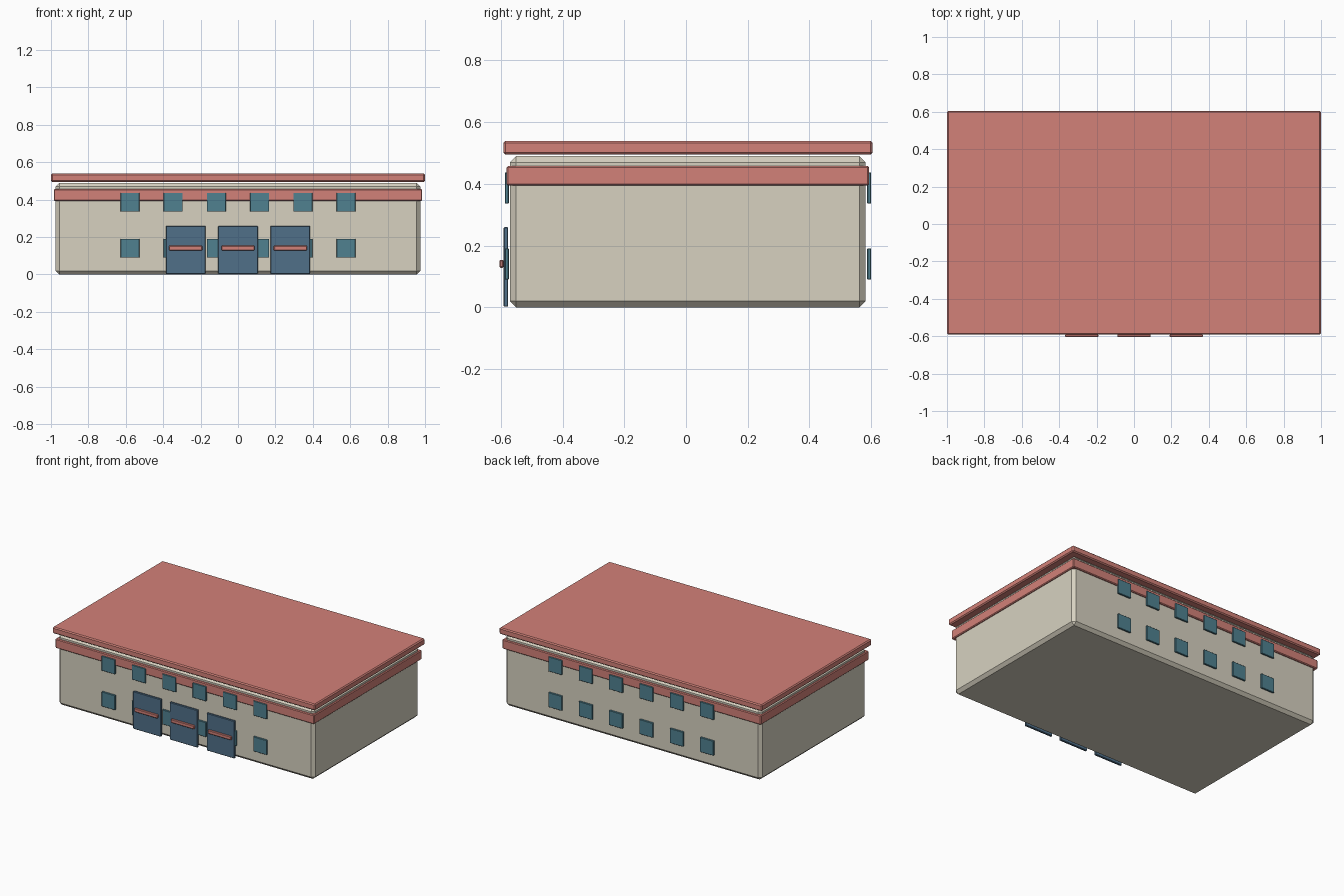
import bpy

if "Cube" in bpy.data.objects:
    bpy.data.objects.remove(bpy.data.objects["Cube"])


def material(name, rgb):
    m = bpy.data.materials.new(name)
    m.diffuse_color = (*rgb, 1)
    m.use_nodes = True
    m.node_tree.nodes["Principled BSDF"].inputs["Base Color"].default_value = m.diffuse_color
    return m


CREAM = material("cream_wall", (0.68, 0.64, 0.53))
RED = material("red_trim", (0.65, 0.22, 0.19))
GLASS = material("window_teal", (0.08, 0.22, 0.28))
BLUE = material("door_blue", (0.08, 0.16, 0.25))


def box(name, x, y, z, mat, bevel):
    """Chamfered box spanning the (min, max) ranges x, y, z."""
    ranges = (x, y, z)
    bpy.ops.mesh.primitive_cube_add(size=1, location=[(a + b) / 2 for a, b in ranges])
    ob = bpy.context.object
    ob.name = name
    ob.scale = [b - a for a, b in ranges]
    bpy.ops.object.transform_apply(location=False, rotation=False, scale=True)
    mod = ob.modifiers.new("chamfer", 'BEVEL')
    mod.width = bevel
    mod.segments = 1
    ob.data.materials.append(mat)
    return ob


# Main hall, trim band and flat roof
box("walls", (-0.975, 0.975), (-0.57, 0.582), (0, 0.49), CREAM, 0.02)
box("trim_band", (-0.985, 0.985), (-0.581, 0.593), (0.394, 0.458), RED, 0.005)
box("roof", (-1.0, 1.0), (-0.592, 0.605), (0.495, 0.539), RED, 0.007)

# Two rows of windows on front and back
for side, y in (("front", (-0.587, -0.574)), ("back", (0.587, 0.6))):
    for row, z in (("lower", (0.09, 0.191)), ("upper", (0.336, 0.437))):
        for i in range(6):
            cx = (i - 2.5) * 0.231
            box(f"{side}_{row}_window_{i + 1}", (cx - 0.051, cx + 0.051), y, z, GLASS, 0.002)

# Three doors with push bars
for i in range(3):
    cx = (i - 1) * 0.28
    box(f"door_{i + 1}", (cx - 0.106, cx + 0.106), (-0.591, -0.576), (0.002, 0.26), BLUE, 0.003)
    box(f"door_bar_{i + 1}", (cx - 0.089, cx + 0.089), (-0.605, -0.59), (0.128, 0.154), RED, 0.004)
